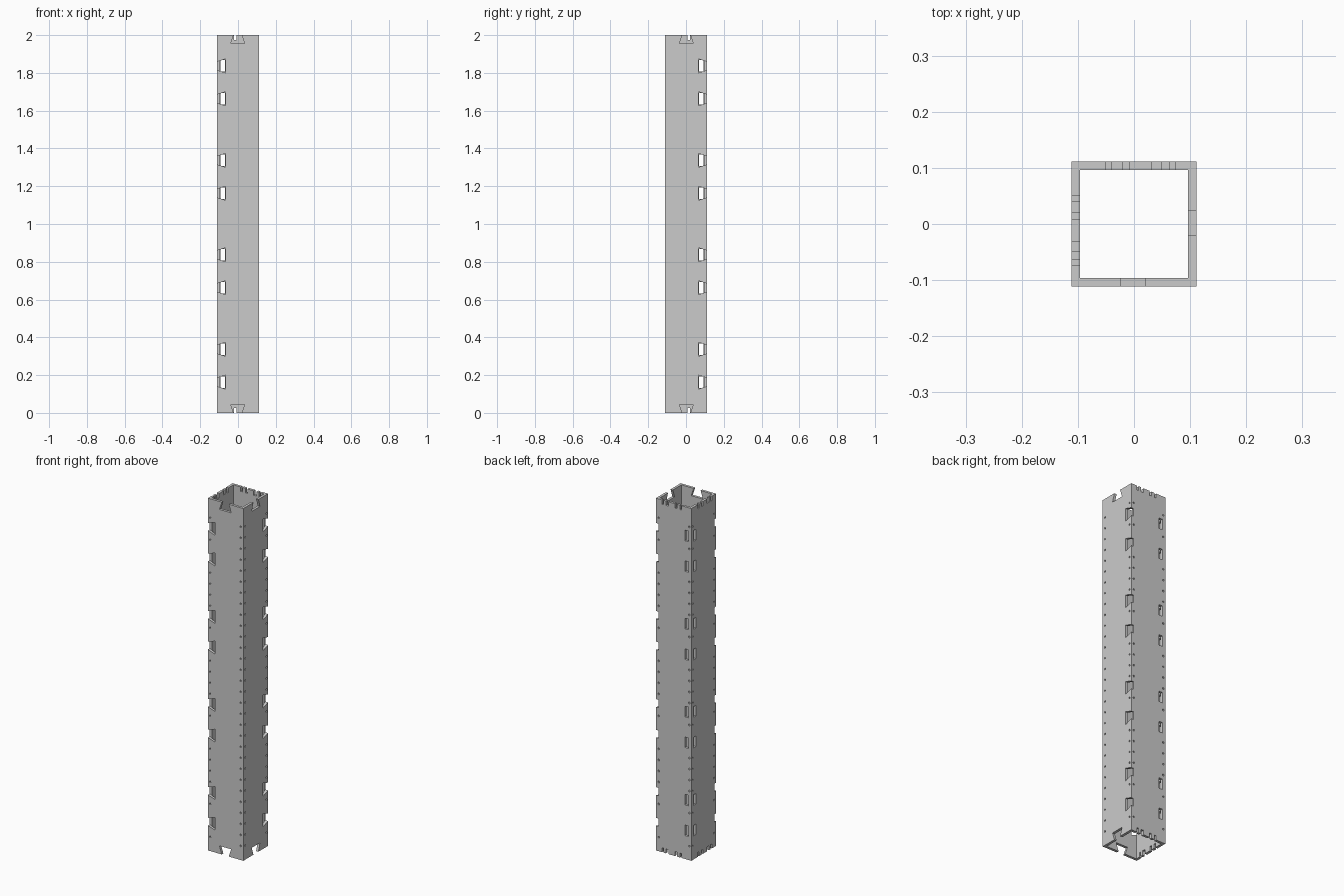
import bpy, bmesh, math

if "Cube" in bpy.data.objects:
    bpy.data.objects.remove(bpy.data.objects["Cube"])

W, T, H = 0.111, 0.0145, 2.0      # half width, wall thickness, height
IN = W - T


def prism(bm, pts, y0, y1, swap=False):
    """Extrude an (x, z) outline from y0 to y1; swap mirrors it over x = -y."""
    def place(x, y, z):
        return (-y, -x, z) if swap else (x, y, z)
    a = [bm.verts.new(place(x, y0, z)) for x, z in pts]
    b = [bm.verts.new(place(x, y1, z)) for x, z in pts]
    n = len(pts)
    bm.faces.new(a)
    bm.faces.new(b[::-1])
    for i in range(n):
        j = (i + 1) % n
        bm.faces.new((a[j], a[i], b[i], b[j]))


def rect(x0, x1, z0, z1):
    return [(x0, z0), (x1, z0), (x1, z1), (x0, z1)]


def finish(bm, name):
    bmesh.ops.recalc_face_normals(bm, faces=bm.faces[:])
    me = bpy.data.meshes.new(name)
    bm.to_mesh(me)
    bm.free()
    ob = bpy.data.objects.new(name, me)
    bpy.context.collection.objects.link(ob)
    return ob


# Square hollow post
bm = bmesh.new()
signs = [(-1, -1), (1, -1), (1, 1), (-1, 1)]
rings = [[bm.verts.new((sx * r, sy * r, z)) for sx, sy in signs]
         for r, z in ((W, 0), (W, H), (IN, H), (IN, 0))]
for k in range(4):
    for i in range(4):
        j = (i + 1) % 4
        bm.faces.new((rings[k][i], rings[k][j],
                      rings[(k + 1) % 4][j], rings[(k + 1) % 4][i]))
post = finish(bm, "hollow_post")

slots = [0.5 * k + dz for k in range(4) for dz in (0.163, 0.337)]
teeth = [(-0.051, -0.04), (-0.02, -0.008), (0.031, 0.049), (0.063, 0.074)]
D, N, F = 0.045, 0.022, 0.037     # dovetail depth, narrow and wide half widths
E = 0.01                          # cutter overshoot
n0 = N - (F - N) * E / D

joints = bmesh.new()
holes = bmesh.new()
for swap in (False, True):
    front = (-W - E, -IN + 0.0015)
    back = (IN - 0.0015, W + E)
    # Dovetails at both ends of the front wall
    for z, s in ((0, 1), (H, -1)):
        prism(joints, [(-n0 - .002, z - s * E), (n0 - .002, z - s * E),
                       (F - .002, z + s * D), (-F - .002, z + s * D)], *front, swap)
        # Small end notches in the opposite wall
        for x0, x1 in teeth:
            lo, hi = sorted((z - s * E, z + s * 0.025))
            prism(joints, rect(x0, x1, lo, hi), *back, swap)
    # Edge dovetails and matching slots along the length
    for z in slots:
        prism(joints, [(-W - E, z - n0), (-W + D, z - F),
                       (-W + D, z + F), (-W - E, z + n0)], *front, swap)
        prism(joints, rect(-0.092, -0.07, z - 0.03, z + 0.03), *back, swap)
    # Blind fastener holes along every edge
    for i in range(30):
        z = 0.08 + 0.0625 * i
        blocked = any(abs(z - s) < 0.046 for s in slots)
        for x in (-0.098, 0.094):
            for side in (-1, 1):
                if blocked and not (x > 0 and side < 0):
                    continue
                ring = [(x + 0.005 * math.cos(a * math.pi / 4),
                         z + 0.005 * math.sin(a * math.pi / 4)) for a in range(8)]
                prism(holes, ring, side * (W - 0.006), side * (W + E), swap)

cutters = [finish(joints, "joint_cutter"), finish(holes, "hole_cutter")]
for c in cutters:
    m = post.modifiers.new(c.name, "BOOLEAN")
    m.operation = "DIFFERENCE"
    m.solver = "EXACT"
    m.object = c
    c.hide_render = True

# Bake the cuts and drop the helpers
bpy.context.view_layer.update()
dg = bpy.context.evaluated_depsgraph_get()
mesh = bpy.data.meshes.new_from_object(post.evaluated_get(dg))
post.modifiers.clear()
post.data = mesh
for c in cutters:
    bpy.data.objects.remove(c)
